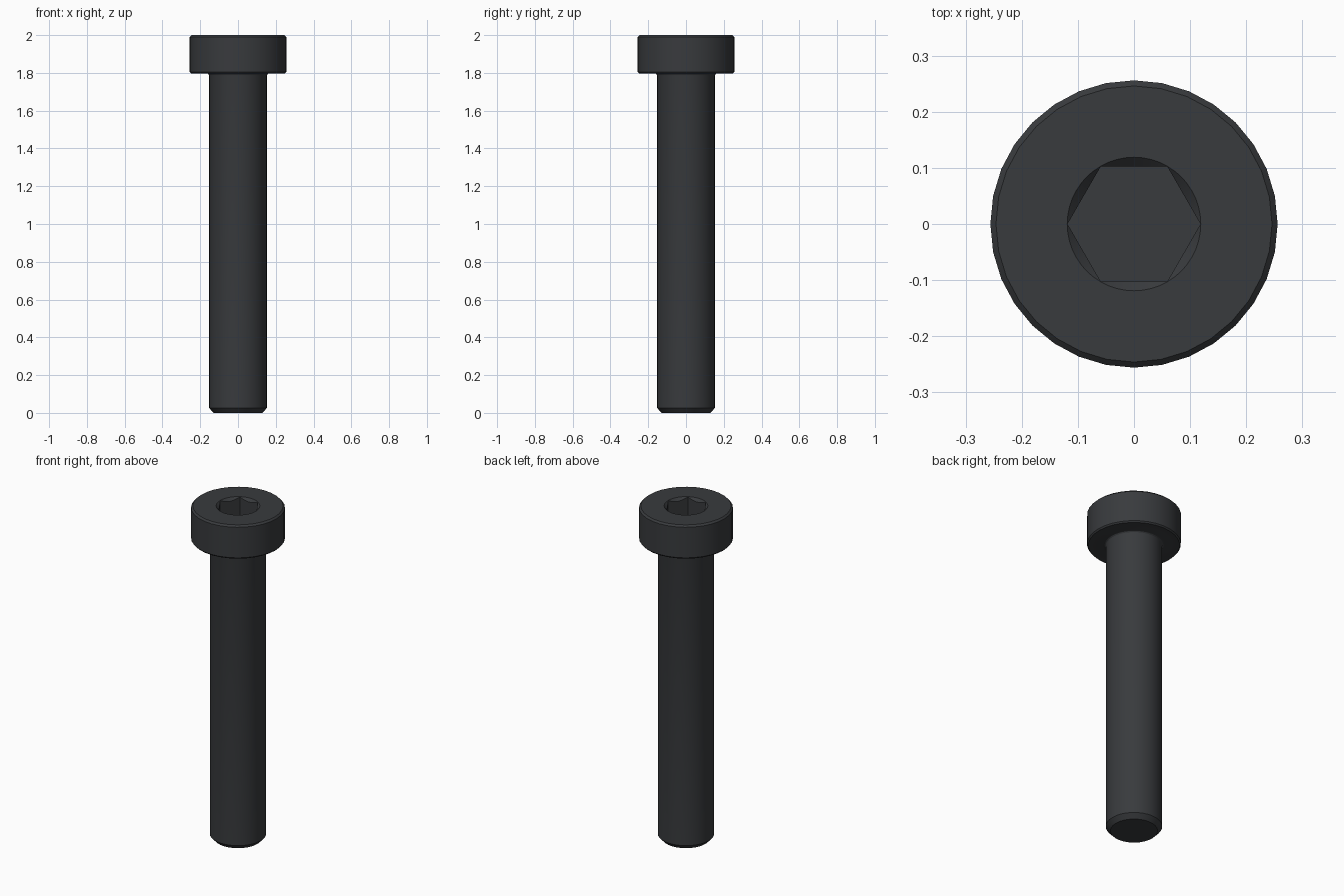
import bpy, bmesh
from math import radians, sin, cos, pi

if "Cube" in bpy.data.objects:
    bpy.data.objects.remove(bpy.data.objects["Cube"])


def lathe(name, profile, sides):
    """Closed solid turned around z from (radius, z) points, bottom to top."""
    bm = bmesh.new()
    rings = []
    for r, z in profile:
        rings.append([bm.verts.new((r * cos(2 * pi * i / sides),
                                    r * sin(2 * pi * i / sides), z))
                      for i in range(sides)])
    for low, high in zip(rings, rings[1:]):
        for i in range(sides):
            j = (i + 1) % sides
            bm.faces.new((low[i], low[j], high[j], high[i]))
    bm.faces.new(rings[0][::-1])
    bm.faces.new(rings[-1])
    mesh = bpy.data.meshes.new(name)
    bm.to_mesh(mesh)
    bm.free()
    obj = bpy.data.objects.new(name, mesh)
    bpy.context.collection.objects.link(obj)
    return obj


# Shank with chamfered tip, fillet under the head, and chamfered head
fillet = [(0.154 + 0.013 * (1 - cos(a)), 1.785 + 0.013 * sin(a))
          for a in (radians(d) for d in (0, 30, 60, 90))]
screw = lathe("socket_screw",
              [(0.129, 0), (0.154, 0.027)] + fillet +
              [(0.249, 1.798), (0.256, 1.806), (0.256, 1.99), (0.246, 2.0)], 32)

# Hexagonal drive socket and its conical lead-in
hex_cutter = lathe("hex_cutter", [(0.1185, 1.882), (0.1185, 2.1)], 6)
cone_cutter = lathe("cone_cutter", [(0.099, 1.98), (0.139, 2.02)], 48)

bpy.context.view_layer.objects.active = screw
screw.select_set(True)
for cutter in (hex_cutter, cone_cutter):
    mod = screw.modifiers.new("cut", 'BOOLEAN')
    mod.operation = 'DIFFERENCE'
    mod.solver = 'EXACT'
    mod.object = cutter
    bpy.ops.object.modifier_apply(modifier=mod.name)
    bpy.data.objects.remove(cutter)

# Black steel finish
steel = bpy.data.materials.new("black_steel")
steel.diffuse_color = (0.04, 0.043, 0.047, 1)
steel.use_nodes = True
steel.node_tree.nodes["Principled BSDF"].inputs["Base Color"].default_value = steel.diffuse_color
screw.data.materials.clear()
screw.data.materials.append(steel)
bpy.ops.object.shade_smooth_by_angle(angle=radians(25))
